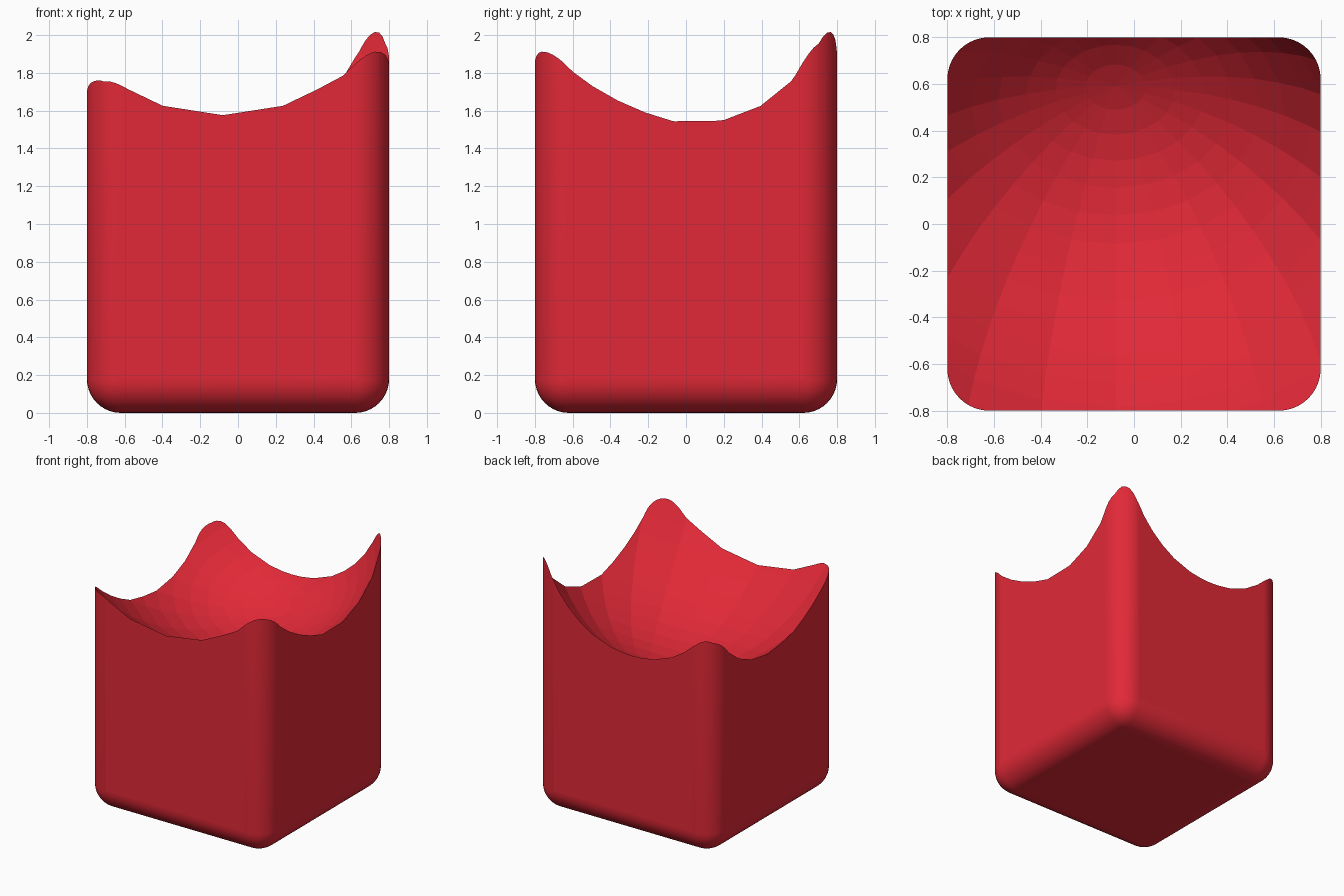
import bpy
import bmesh
from math import radians
from mathutils import Matrix

default_cube = bpy.data.objects.get("Cube")
if default_cube:
    bpy.data.objects.remove(default_cube, do_unlink=True)

WIDTH, HEIGHT, ROUNDING = 1.6, 2.4, 0.18


def make_object(name, bm):
    mesh = bpy.data.meshes.new(name)
    bm.to_mesh(mesh)
    bm.free()
    obj = bpy.data.objects.new(name, mesh)
    bpy.context.collection.objects.link(obj)
    return obj


def make_material(name, color):
    mat = bpy.data.materials.new(name)
    mat.use_nodes = True
    mat.diffuse_color = color
    mat.node_tree.nodes["Principled BSDF"].inputs["Base Color"].default_value = color
    return mat


# Rounded block, taller than needed so that the bowl trims its whole top
bm = bmesh.new()
bmesh.ops.create_cube(bm, size=1)
bmesh.ops.scale(bm, vec=(WIDTH, WIDTH, HEIGHT), verts=bm.verts)
bmesh.ops.translate(bm, vec=(0, 0, HEIGHT / 2), verts=bm.verts)
bmesh.ops.bevel(bm, geom=bm.edges[:], offset=ROUNDING, offset_type='OFFSET',
                segments=10, profile=0.5, affect='EDGES')
block = make_object("scooped_block", bm)
block.data.materials.append(make_material("red", (0.75, 0.022, 0.038, 1)))

# Tilted faceted ellipsoid that scoops out the top
bm = bmesh.new()
bmesh.ops.create_uvsphere(bm, u_segments=24, v_segments=32, radius=1)
bmesh.ops.scale(bm, vec=(1.31, 1.14, 1.5), verts=bm.verts)
bmesh.ops.transform(bm, verts=bm.verts, matrix=Matrix.Translation((-0.08, -0.16, 2.585))
                    @ Matrix.Rotation(radians(30), 4, 'X'))
scoop = make_object("scoop_cutter", bm)
scoop.hide_render = True
scoop.data.materials.append(block.data.materials[0])

cut = block.modifiers.new("scoop", 'BOOLEAN')
cut.operation = 'DIFFERENCE'
cut.solver = 'EXACT'
cut.object = scoop
bpy.ops.object.select_all(action='DESELECT')
bpy.context.view_layer.objects.active = block
block.select_set(True)
bpy.ops.object.modifier_apply(modifier=cut.name)
bpy.data.objects.remove(scoop, do_unlink=True)

# Smooth rounded edges; flat walls and faceted bowl
for face in block.data.polygons:
    n = face.normal
    face.use_smooth = n.z < 0.02 and max(abs(c) for c in n) < 0.999
